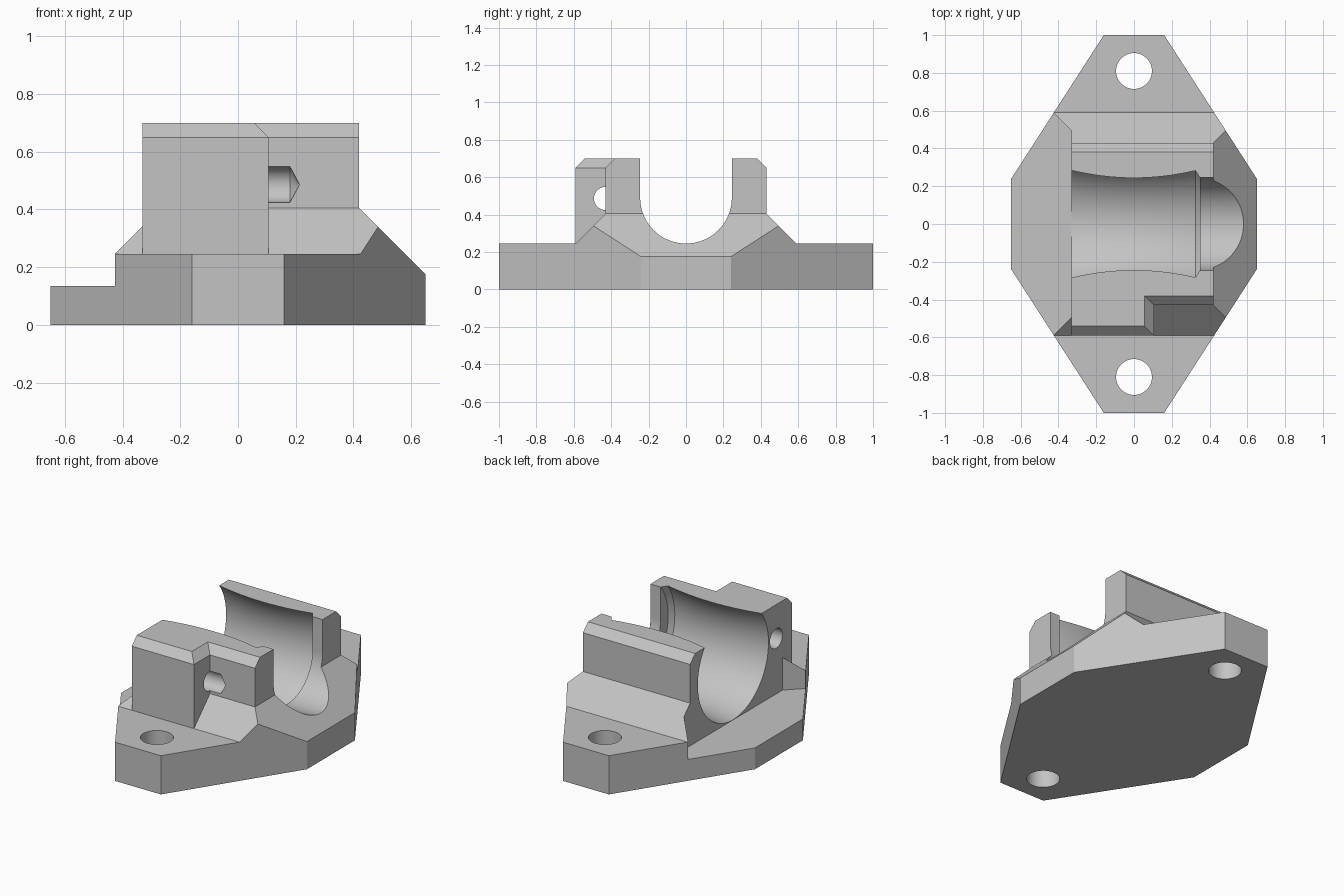
import bpy, bmesh
from math import cos, sin, pi

if "Cube" in bpy.data.objects:
    bpy.data.objects.remove(bpy.data.objects["Cube"])

grey = bpy.data.materials.new("plain grey")
grey.use_nodes = True
grey.diffuse_color = (0.55, 0.55, 0.55, 1)
grey.node_tree.nodes["Principled BSDF"].inputs["Base Color"].default_value = (0.55, 0.55, 0.55, 1)


def loft(name, rings):
    """Closed solid skinned through matching rings of points."""
    bm = bmesh.new()
    loops = [[bm.verts.new(p) for p in ring] for ring in rings]
    n = len(loops[0])
    for a, b in zip(loops, loops[1:]):
        for i in range(n):
            j = (i + 1) % n
            bm.faces.new((a[i], a[j], b[j], b[i]))
    bm.faces.new(loops[0])
    bm.faces.new(loops[-1])
    bmesh.ops.recalc_face_normals(bm, faces=bm.faces)
    mesh = bpy.data.meshes.new(name)
    bm.to_mesh(mesh)
    bm.free()
    mesh.materials.append(grey)
    obj = bpy.data.objects.new(name, mesh)
    bpy.context.collection.objects.link(obj)
    return obj


def upright(name, outline, z0, z1):
    return loft(name, [[(x, y, z) for x, y in outline] for z in (z0, z1)])


def lengthwise(name, outline, x0, x1):
    return loft(name, [[(x, y, z) for y, z in outline] for x in (x0, x1)])


def lathe(name, profile, y, z, n):
    """Solid of revolution about a line parallel to x."""
    return loft(name, [[(x, y + r * cos(2 * pi * i / n), z + r * sin(2 * pi * i / n))
                        for i in range(n)] for x, r in profile])


def combine(target, tool, operation):
    mod = target.modifiers.new(tool.name, 'BOOLEAN')
    mod.operation = operation
    mod.solver = 'EXACT'
    mod.object = tool
    bpy.context.view_layer.objects.active = target
    bpy.ops.object.modifier_apply(modifier=mod.name)
    bpy.data.objects.remove(tool)


# Flanged base: stepped section trimmed to an eight-sided outline
half = [(1.1, 0), (1.1, 0.245), (0.59, 0.245), (0.43, 0.405)]
section = half + [(-y, z) for y, z in reversed(half)]
body = lengthwise("bearing_block", section, -0.8, 0.8)
corners = [(0.16, 1), (0.65, 0.24), (0.65, -0.24), (0.16, -1)]
outline = corners + [(-x, -y) for x, y in corners]
combine(body, upright("base_outline", outline, -0.2, 1), 'INTERSECT')

# Sloped end
slope = [(0.32, 0.505), (0.92, -0.095), (0.92, 0.505)]
combine(body, loft("end_slope", [[(x, y, z) for x, z in slope] for y in (-1.2, 1.2)]), 'DIFFERENCE')

# Low ledge with diagonal corners
ledge = [(-0.33, -0.492), (-0.33, 0.492), (-0.93, 1.092), (-0.93, -1.092)]
combine(body, upright("ledge_cut", ledge, 0.135, 1), 'DIFFERENCE')

# Raised housing with a notched side and chamfered top
wall = [(-0.33, -0.59), (0.105, -0.59), (0.105, -0.43), (0.42, -0.43), (0.42, 0.43), (-0.33, 0.43)]
rim = [(-0.33, -0.54), (0.055, -0.54), (0.055, -0.38), (0.42, -0.38), (0.42, 0.38), (-0.33, 0.38)]
levels = [(wall, 0.1), (wall, 0.65), (rim, 0.7)]
housing = loft("housing", [[(x, y, z) for x, y in ring] for ring, z in levels])
combine(body, housing, 'UNION')

# Waisted bore with a small shoulder chamfer
xs = [-0.34 + 0.665 * i / 16 for i in range(17)]
bore = [(x, 0.322 + 0.031 * (x / 0.33) ** 2) for x in xs] + [(0.35, 0.322)]
combine(body, lathe("bore", bore, 0, 0.49, 96), 'DIFFERENCE')

# Narrow open neck through the sloped end
arc = [(-0.245 * cos(pi * i / 48), 0.49 - 0.245 * sin(pi * i / 48)) for i in range(49)]
neck = [(-0.245, 1)] + arc + [(0.245, 1)]
combine(body, lengthwise("neck", neck, 0.3, 0.9), 'DIFFERENCE')

# Drilled cross hole with a conical tip
drill = [(-0.6, 0.062), (0.18, 0.062), (0.213, 0.0005)]
combine(body, lathe("drill", drill, -0.43, 0.486, 48), 'DIFFERENCE')

# Mounting holes
for side in (-1, 1):
    ring = [(0.095 * cos(pi * i / 24), side * 0.81 + 0.095 * sin(pi * i / 24)) for i in range(48)]
    combine(body, upright("mounting_hole", ring, -0.2, 0.6), 'DIFFERENCE')

bpy.ops.object.select_all(action='DESELECT')
body.select_set(True)
bpy.context.view_layer.objects.active = body
bpy.ops.object.shade_smooth_by_angle(angle=pi / 7)
